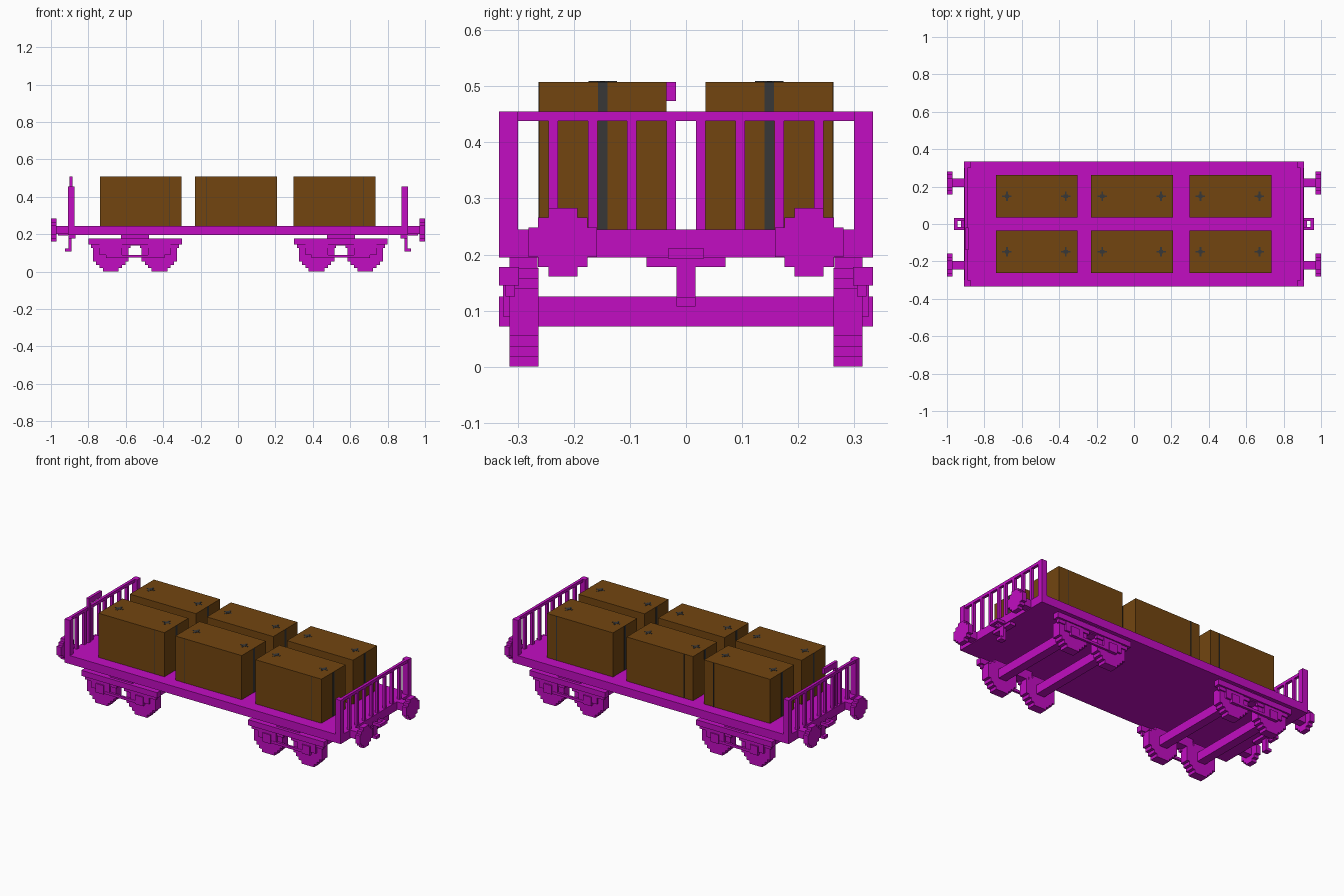
import bpy, bmesh

cube = bpy.data.objects.get("Cube")
if cube:
    bpy.data.objects.remove(cube, do_unlink=True)


def material(name, rgb):
    m = bpy.data.materials.new(name)
    m.use_nodes = True
    m.diffuse_color = (*rgb, 1)
    m.node_tree.nodes["Principled BSDF"].inputs["Base Color"].default_value = (*rgb, 1)
    return m


MAGENTA = material("magenta paint", (0.54, 0.004, 0.54))
BROWN = material("brown wood", (0.17, 0.06, 0.005))
DARK = material("dark iron", (0.038, 0.038, 0.038))


def part(name, boxes, mat):
    """One object made of boxes, each given as x0, x1, y0, y1, z0, z1."""
    bm = bmesh.new()
    for x0, x1, y0, y1, z0, z1 in boxes:
        verts = bmesh.ops.create_cube(bm, size=1)["verts"]
        for v in verts:
            v.co.x = x0 if v.co.x < 0 else x1
            v.co.y = y0 if v.co.y < 0 else y1
            v.co.z = z0 if v.co.z < 0 else z1
    bmesh.ops.recalc_face_normals(bm, faces=bm.faces)
    mesh = bpy.data.meshes.new(name)
    bm.to_mesh(mesh)
    bm.free()
    mesh.materials.append(mat)
    obj = bpy.data.objects.new(name, mesh)
    bpy.context.collection.objects.link(obj)
    return obj


def flip(boxes, sx=1, sy=1):
    """Mirror boxes across x and / or y."""
    out = []
    for x0, x1, y0, y1, z0, z1 in boxes:
        xs, ys = sorted((x0 * sx, x1 * sx)), sorted((y0 * sy, y1 * sy))
        out.append((*xs, *ys, z0, z1))
    return out


def both_sides(boxes):
    return boxes + flip(boxes, sy=-1)


# Flat deck
part("deck", [(-0.91, 0.91, -0.333, 0.333, 0.195, 0.245)], MAGENTA)

# End fittings, built at +x and mirrored to -x
for sx, end in ((1, "right"), (-1, "left")):
    # Railing: corner posts, balusters and top rail
    rail = [(0.875, 0.91, 0.3, 0.333, 0.245, 0.455)]
    for i in range(4):
        y = 0.018 + 0.07 * i
        rail.append((0.89, 0.907, y, y + 0.017, 0.245, 0.44))
    rail = both_sides(rail) + [(0.89, 0.907, -0.3, 0.3, 0.438, 0.455)]
    part(end + "_railing", flip(rail, sx), MAGENTA)

    # Buffers: shaft and stepped round head
    buffers = [(0.90, 0.975, 0.197, 0.243, 0.2, 0.245)]
    for hw, hh in ((0.061, 0.026), (0.044, 0.044), (0.026, 0.061)):
        buffers.append((0.97, 1.0, 0.2195 - hw, 0.2195 + hw, 0.222 - hh, 0.222 + hh))
    part(end + "_buffers", flip(both_sides(buffers), sx), MAGENTA)

    # Coupling loop, its mounting plate and hanging hook
    coupling = both_sides([(0.91, 0.96, 0.016, 0.032, 0.193, 0.211)])
    coupling += [(0.945, 0.962, -0.032, 0.032, 0.193, 0.211),
                 (0.87, 0.905, -0.07, 0.07, 0.178, 0.196),
                 (0.89, 0.907, -0.017, 0.017, 0.107, 0.196),
                 (0.89, 0.925, -0.017, 0.017, 0.107, 0.124)]
    part(end + "_coupling", flip(coupling, sx), MAGENTA)

# Brake lever on the left railing
part("brake_lever", [(-0.902, -0.885, -0.14, -0.122, 0.245, 0.508),
                     (-0.902, -0.885, -0.14, -0.018, 0.474, 0.508)], MAGENTA)

# Stepped wheel outline: half width, bottom, top
WHEEL_ROWS = [(0.042, 0, 0.018), (0.06, 0.018, 0.036), (0.078, 0.036, 0.055),
              (0.095, 0.055, 0.14), (0.078, 0.14, 0.158), (0.05, 0.158, 0.176)]

# Bogies
for cx, side in ((0.55, "right"), (-0.55, "left")):
    wheels, axles = [], []
    frame = [(cx - 0.25, cx + 0.25, 0.298, 0.333, 0.145, 0.178),
             (cx - 0.075, cx + 0.075, 0.265, 0.315, 0.14, 0.195),
             (cx - 0.13, cx + 0.13, 0.315, 0.328, 0.075, 0.09)]
    for wx in (cx - 0.13, cx + 0.13):
        wheels += [(wx - w, wx + w, 0.263, 0.315, z0, z1) for w, z0, z1 in WHEEL_ROWS]
        axles.append((wx - 0.026, wx + 0.026, -0.31, 0.31, 0.072, 0.125))
        # Axle box with a stepped guard above it
        frame += [(wx - 0.026, wx + 0.026, 0.31, 0.333, 0.072, 0.125),
                  (wx - 0.06, wx + 0.06, 0.312, 0.326, 0.09, 0.147),
                  (wx - 0.105, wx + 0.105, 0.305, 0.322, 0.125, 0.147)]
    part(side + "_bogie_wheels", both_sides(wheels), MAGENTA)
    part(side + "_bogie_axles", axles, MAGENTA)
    part(side + "_bogie_frame", both_sides(frame), MAGENTA)

# Crates in two rows, with iron bands and cross-shaped studs:
# left edge, right edge, side band position, two stud positions
CRATES = [(-0.738, -0.302, -0.365, (-0.68, -0.365)),
          (-0.23, 0.208, -0.17, (-0.17, 0.145)),
          (0.298, 0.734, 0.67, (0.355, 0.67))]
Z0, Z1, T = 0.245, 0.508, 0.001
for n, (x0, x1, band, studs) in enumerate(CRATES, 1):
    for s, row in ((-1, "front"), (1, "back")):
        name = f"{row}_crate_{n}"
        part(name, flip([(x0, x1, 0.035, 0.262, Z0, Z1)], sy=s), BROWN)
        iron = [(x0 - T, x0 + T, 0.14, 0.157, Z0, Z1),
                (x1 - T, x1 + T, 0.14, 0.157, Z0, Z1),
                (band - 0.002, band + 0.002, 0.262 - T, 0.262 + T, Z0, Z1)]
        for x in studs:
            iron += [(x - 0.025, x + 0.025, 0.144, 0.153, Z1 - T, Z1 + T),
                     (x - 0.005, x + 0.005, 0.123, 0.174, Z1 - T, Z1 + T * 1.2),
                     (x - 0.011, x + 0.011, 0.138, 0.159, Z1 - T, Z1 + T * 1.4)]
        part(name + "_iron", flip(iron, sy=s), DARK)
